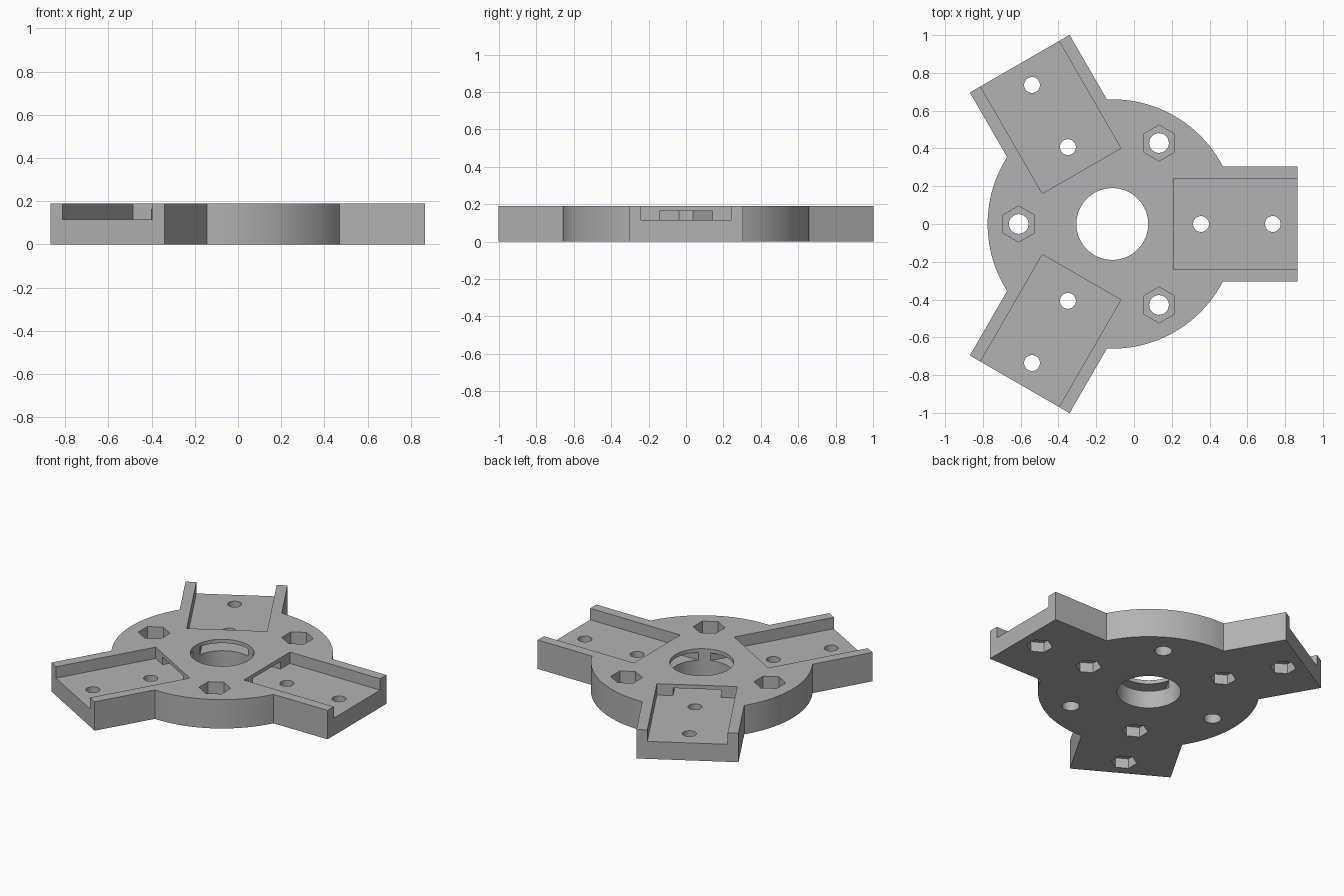
import bpy, bmesh
from math import radians, degrees, asin, cos, sin, pi
from mathutils import Matrix, Vector

cube = bpy.data.objects.get("Cube")
if cube:
    bpy.data.objects.remove(cube, do_unlink=True)

CENTRE = Vector((-0.115, 0, 0))
HEIGHT = 0.19
DISC_R = 0.66
ARM_LEN, ARM_HALF = 0.98, 0.305
FLOOR = 0.115
ARM_ANGLES = (0, 120, 240)

grey = bpy.data.materials.new("plain grey")
grey.use_nodes = True
colour = (0.45, 0.45, 0.45, 1)
grey.diffuse_color = colour
grey.node_tree.nodes["Principled BSDF"].inputs["Base Color"].default_value = colour


def prism(name, outline, z0, z1):
    """Extrude a closed outline (measured from the hub axis) between two heights."""
    bm = bmesh.new()
    low = bm.faces.new([bm.verts.new((x, y, z0)) for x, y in outline])
    grown = bmesh.ops.extrude_face_region(bm, geom=[low])["geom"]
    bmesh.ops.translate(bm, vec=(0, 0, z1 - z0),
                        verts=[v for v in grown if isinstance(v, bmesh.types.BMVert)])
    bmesh.ops.recalc_face_normals(bm, faces=bm.faces)
    bmesh.ops.translate(bm, vec=CENTRE, verts=bm.verts)
    mesh = bpy.data.meshes.new(name)
    bm.to_mesh(mesh)
    bm.free()
    mesh.materials.append(grey)
    obj = bpy.data.objects.new(name, mesh)
    bpy.context.scene.collection.objects.link(obj)
    return obj


def turned(points, angle):
    rot = Matrix.Rotation(radians(angle), 2)
    return [tuple(rot @ Vector(p)) for p in points]


def box(x0, x1, half):
    return [(x0, -half), (x1, -half), (x1, half), (x0, half)]


def ring(radius, sides, x=0, start=0):
    return [(x + radius * cos(start + 2 * pi * i / sides),
             radius * sin(start + 2 * pi * i / sides)) for i in range(sides)]


# Body outline: three arms joined by arcs of the disc
meet = degrees(asin(ARM_HALF / DISC_R))
ARC_STEPS = 32
outline = []
for a in ARM_ANGLES:
    outline += turned([(ARM_LEN, -ARM_HALF), (ARM_LEN, ARM_HALF)], a)
    for i in range(ARC_STEPS + 1):
        t = radians(a + meet + (120 - 2 * meet) * i / ARC_STEPS)
        outline.append((DISC_R * cos(t), DISC_R * sin(t)))
body = prism("three_arm_hub", outline, 0, HEIGHT)


def cut(name, points, z0, z1):
    cutter = prism(name, points, z0, z1)
    cutter.hide_render = True
    mod = body.modifiers.new(name, "BOOLEAN")
    mod.operation = "DIFFERENCE"
    mod.solver = "EXACT"
    mod.object = cutter
    bpy.context.view_layer.objects.active = body
    bpy.ops.object.modifier_apply(modifier=mod.name)
    bpy.data.objects.remove(cutter, do_unlink=True)


BELOW, ABOVE = -0.1, HEIGHT + 0.1
# Central bore
cut("bore", ring(0.19, 96), BELOW, ABOVE)

for a in ARM_ANGLES:
    # Open-ended pocket and the covered slot leading to the bore
    cut("pocket", turned(box(0.325, 1.1, 0.24), a), FLOOR, ABOVE)
    cut("slot", turned(box(0.05, 0.4, 0.143), a), FLOOR, 0.165)
    # Arm screw holes with nut recesses underneath
    for x in (0.47, 0.85):
        cut("arm_hole", turned(ring(0.042, 32, x), a), BELOW, ABOVE)
        cut("arm_nut", turned(ring(0.078, 6, x, pi / 2), a), BELOW, 0.065)
    # Disc screw holes between the arms with nut recesses on top
    cut("disc_hole", turned(ring(0.052, 32, 0.495), a + 60), BELOW, ABOVE)
    cut("disc_nut", turned(ring(0.095, 6, 0.495, pi / 2), a + 60), 0.1, ABOVE)

# Smooth the round walls, keep the edges crisp
bpy.ops.object.select_all(action="DESELECT")
body.select_set(True)
bpy.context.view_layer.objects.active = body
bpy.ops.object.shade_smooth_by_angle(angle=radians(30))
